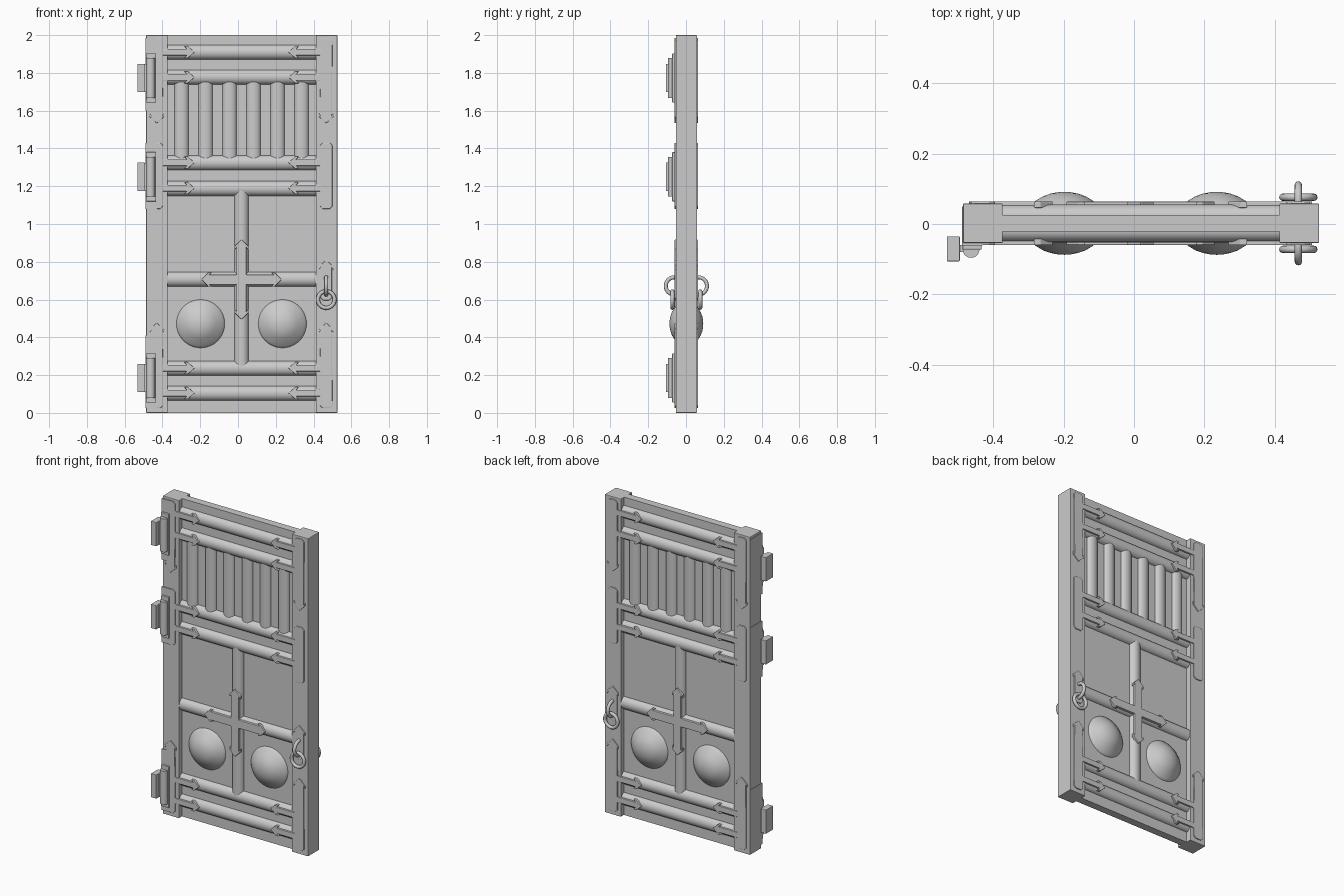
import bpy, bmesh
from math import sin, cos, pi

if "Cube" in bpy.data.objects:
    bpy.data.objects.remove(bpy.data.objects["Cube"])

CX, CY = 0.0185, 0.002        # centre line of the door leaf
PANEL, STILE, STRAP = 0.024, 0.056, 0.062   # half thicknesses
STILE_U = 0.4485              # stile centre, measured from CX


def finish(name, bm, smooth=False, bevel=0):
    bmesh.ops.recalc_face_normals(bm, faces=bm.faces)
    me = bpy.data.meshes.new(name)
    bm.to_mesh(me)
    bm.free()
    ob = bpy.data.objects.new(name, me)
    bpy.context.collection.objects.link(ob)
    if bevel:
        m = ob.modifiers.new("bevel", 'BEVEL')
        m.width, m.segments, m.limit_method = bevel, 2, 'ANGLE'
    if smooth:
        bpy.ops.object.select_all(action='DESELECT')
        ob.select_set(True)
        bpy.context.view_layer.objects.active = ob
        bpy.ops.object.shade_smooth_by_angle(angle=0.7)
    return ob


def prism(name, pts, vec, smooth=False, bevel=0):
    """Extrude a closed 3D outline along vec."""
    bm = bmesh.new()
    f = bm.faces.new([bm.verts.new(p) for p in pts])
    r = bmesh.ops.extrude_face_region(bm, geom=[f])
    vs = [v for v in r["geom"] if isinstance(v, bmesh.types.BMVert)]
    bmesh.ops.translate(bm, verts=vs, vec=vec)
    return finish(name, bm, smooth, bevel)


def box(name, x0, x1, y0, y1, z0, z1, bevel=0):
    return prism(name, [(x0, y0, z0), (x1, y0, z0), (x1, y1, z0), (x0, y1, z0)],
                 (0, 0, z1 - z0), bevel=bevel)


def half_round(name, side, centre, w, d, a, b, vertical=False):
    """Rounded moulding lying on the panel face, running from a to b."""
    prof = [(w * cos(pi * i / 14), side * (PANEL - 0.004 + (d + 0.004) * sin(pi * i / 14)) + CY)
            for i in range(15)]
    if vertical:
        prism(name, [(centre + u, y, a) for u, y in prof], (0, 0, b - a), True)
    else:
        prism(name, [(a, y, centre + u) for u, y in prof], (b - a, 0, 0), True)


def head(w, hw, tip):
    """Barbed arrow end of a shaft along +t, as (offset, t) from + side to - side."""
    half = [(w, tip - 0.042), (hw, tip - 0.055), (hw, tip - 0.036)]
    return half + [(0, tip)] + [(-a, t) for a, t in reversed(half)]


def plate(name, side, pts):
    prism(name, [(x, side * 0.044 + CY, z) for x, z in pts],
          (0, side * (STRAP - 0.044), 0), bevel=0.003)


def strap(arms, length, arrow):
    """Outline (u towards door middle, v along stile) of a stile strap with arms."""
    w, c = 0.033, 0.014
    out = [(-w, c), (-w + c, 0), (w - c, 0), (w, c)]
    for a in arms:
        out.append((w, a - 0.017))
        out += [(t, a - o) for o, t in head(0.017, 0.032, 0.2)]
        out.append((w, a + 0.017))
    if arrow:
        out += head(0.03, 0.039, length)
    else:
        out += [(w, length - c), (w - c, length), (-w + c, length), (-w, length - c)]
    return out


def torus(name, centre, R, r, axis):
    bm = bmesh.new()
    n, m = 32, 12
    vs = []
    for i in range(n):
        for j in range(m):
            a, b = 2 * pi * i / n, 2 * pi * j / m
            p, q, h = (R + r * cos(b)) * cos(a), (R + r * cos(b)) * sin(a), r * sin(b)
            o = (h, p, q) if axis == 'X' else (p, h, q)
            vs.append(bm.verts.new([k + l for k, l in zip(centre, o)]))
    for i in range(n):
        for j in range(m):
            i2, j2 = (i + 1) % n, (j + 1) % m
            bm.faces.new((vs[i*m+j], vs[i2*m+j], vs[i2*m+j2], vs[i*m+j2]))
    finish(name, bm, True)


def dome(name, side, x, z):
    prof = [(0.129, -0.003), (0.127, 0.003), (0.118, 0.012), (0.1, 0.026), (0.08, 0.041),
            (0.06, 0.053), (0.04, 0.06), (0.02, 0.064)]
    bm = bmesh.new()
    n = 40
    rings = [[bm.verts.new((x + r * cos(2*pi*i/n), side * (PANEL + h) + CY, z + r * sin(2*pi*i/n)))
              for i in range(n)] for r, h in prof]
    tip = bm.verts.new((x, side * (PANEL + 0.0655) + CY, z))
    for a, b in zip(rings, rings[1:]):
        for i in range(n):
            bm.faces.new((a[i], a[(i+1) % n], b[(i+1) % n], b[i]))
    for i in range(n):
        bm.faces.new((rings[-1][i], rings[-1][(i+1) % n], tip))
    bm.faces.new(rings[0])
    finish(name, bm, True)


# Door leaf: core panel and two side stiles
XL, XR = -0.373, 0.413
box("core_panel", XL - 0.02, XR + 0.02, CY - PANEL, CY + PANEL, 0, 2)
box("hinge_stile", -0.486, XL, CY - STILE, CY + STILE, 0, 2, 0.003)
box("latch_stile", XR, 0.526, CY - STILE, CY + STILE, 0, 2, 0.003)

for s, label in ((-1, "front"), (1, "back")):
    # Horizontal rails, mullion and vertical slats
    for z in (1.91, 1.778, 1.324, 1.188, 0.708, 0.236, 0.104):
        half_round(f"{label}_rail", s, z, 0.039, 0.030, XL - 0.005, XR + 0.005)
    half_round(f"{label}_mullion", s, CX, 0.038, 0.029, 0.236, 1.188, True)
    for i in range(6):
        half_round(f"{label}_slat", s, CX + (i - 2.5) * 0.127, 0.038, 0.022, 1.324, 1.778, True)

    # Metal straps on both stiles
    for m in (-1, 1):
        def place(pts, z0, d):
            return [(CX + m * (STILE_U - u), z0 + d * v) for u, v in pts]
        plate(f"{label}_top_strap", s, place(strap((0.075, 0.208), 0.452, True), 1.985, -1))
        plate(f"{label}_bottom_strap", s, place(strap((0.08, 0.212), 0.452, True), 0.025, 1))
        plate(f"{label}_middle_strap", s, place(strap((0.105, 0.24), 0.35, False), 1.43, -1))
        # Domed boss in each lower panel
        dome(f"{label}_boss", s, CX + m * 0.2165, 0.472)

    # Four-armed arrow cross
    cross = []
    w = 0.026
    for k in range(4):
        c, n = round(cos(k * pi / 2)), round(sin(k * pi / 2))
        arm = [(-o, t) for o, t in head(w, 0.037, 0.212)] + [(w, w)]
        cross += [(CX + t * c - o * n, 0.706 + t * n + o * c) for o, t in arm]
    plate(f"{label}_cross", s, cross)

    # Pull ring: arrow plate, shackle and hanging ring
    rx = CX + STILE_U
    ring_plate = [(-0.03, 0), (-0.016, -0.014), (0.016, -0.014), (0.03, 0)]
    ring_plate += head(0.03, 0.039, 0.2)
    plate(f"{label}_ring_plate", s, [(rx + u, 0.61 + v) for u, v in ring_plate])
    torus(f"{label}_shackle", (rx, s * 0.063 + CY, 0.672), 0.046, 0.0105, 'X')
    torus(f"{label}_pull_ring", (rx, s * 0.074 + CY, 0.60), 0.044, 0.0105, 'Y')

# Hinges on the front left edge
for z, zw0, zw1 in ((1.773, 1.60, 1.985), (1.25, 1.08, 1.43), (0.185, 0.025, 0.41)):
    box("hinge_side_wrap", -0.489, -0.43, -0.0605, 0.05, zw0, zw1)
    box("hinge_leaf", -0.487, -0.433, -0.073, -0.05, z - 0.13, z + 0.13, 0.003)
    prism("hinge_knuckle", [(-0.463 + 0.024 * cos(i * pi / 10), -0.072 + 0.024 * sin(i * pi / 10),
                             z - 0.105) for i in range(20)], (0, 0, 0.21), True)
    box("hinge_link", -0.5, -0.465, -0.08, -0.06, z - 0.073, z + 0.073)
    box("hinge_wall_plate", -0.532, -0.495, -0.106, -0.035, z - 0.075, z + 0.075, 0.002)
